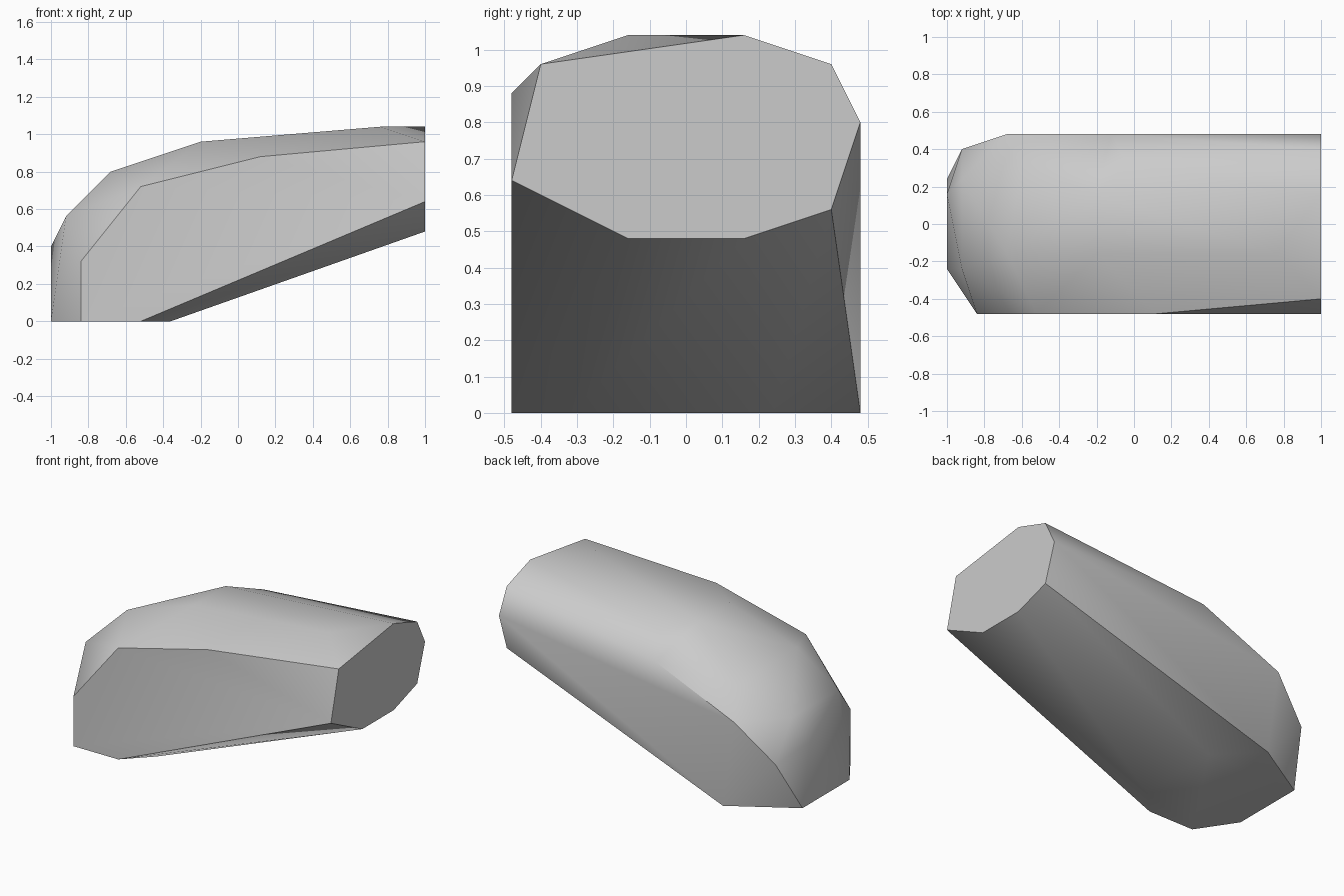
import bpy
import bmesh
import math
from mathutils import Vector

default_cube = bpy.data.objects.get("Cube")
if default_cube:
    bpy.data.objects.remove(default_cube, do_unlink=True)

GRID = 0.04  # corner positions are whole steps of this size


def make_material(name, colour):
    material = bpy.data.materials.new(name)
    material.use_nodes = True
    material.diffuse_color = colour
    shader = material.node_tree.nodes["Principled BSDF"]
    shader.inputs["Base Color"].default_value = colour
    return material


def hull_object(name, corners, material):
    """Wrap a tight faceted skin around the given corners."""
    bm = bmesh.new()
    for corner in corners:
        bm.verts.new(Vector(corner) * GRID)
    result = bmesh.ops.convex_hull(bm, input=bm.verts[:])
    loose = [v for v in bm.verts if not v.link_faces]
    bmesh.ops.delete(bm, geom=loose, context="VERTS")
    # merge coplanar triangles into clean flat facets
    bmesh.ops.dissolve_limit(bm, angle_limit=math.radians(1),
                             verts=bm.verts[:], edges=bm.edges[:])
    bmesh.ops.recalc_face_normals(bm, faces=bm.faces[:])
    mesh = bpy.data.meshes.new(name)
    bm.to_mesh(mesh)
    bm.free()
    mesh.materials.append(material)
    obj = bpy.data.objects.new(name, mesh)
    bpy.context.collection.objects.link(obj)
    return obj


# octagonal cut end, as (y, z) pairs
cut_end = [(25, y, z) for y, z in (
    (-12, 16), (-10, 24), (4, 26), (10, 24),
    (12, 20), (10, 14), (4, 12), (-4, 12))]

# flat footprint on the ground, as (x, y) pairs
footprint = [(x, y, 0) for x, y in (
    (-21, -12), (-13, -12), (-9, -8), (-9, 6),
    (-15, 12), (-25, 6), (-25, -6))]

# upper outlines of the two flat sides, as (x, z) pairs
front_side = [(x, -12, z) for x, z in ((-21, 8), (-13, 18), (3, 22))]
back_side = [(x, 12, z) for x, z in ((-17, 14), (-3, 20))]

# rounded nose and crown
nose = [(-25, 4, 10), (-23, -6, 14), (-23, 6, 14), (-23, 10, 8)]
crown = [(-17, -4, 20), (-15, 8, 18), (-5, -4, 24), (-5, 4, 24),
         (-1, 8, 23), (19, -4, 26)]

stone = make_material("light grey stone", (0.6, 0.6, 0.6, 1.0))
block = hull_object("slanted_stone",
                    cut_end + footprint + front_side + back_side + nose + crown,
                    stone)

# soft facets with crisp edges
bpy.ops.object.select_all(action="DESELECT")
block.select_set(True)
bpy.context.view_layer.objects.active = block
bpy.ops.object.shade_smooth_by_angle(angle=math.radians(30))
